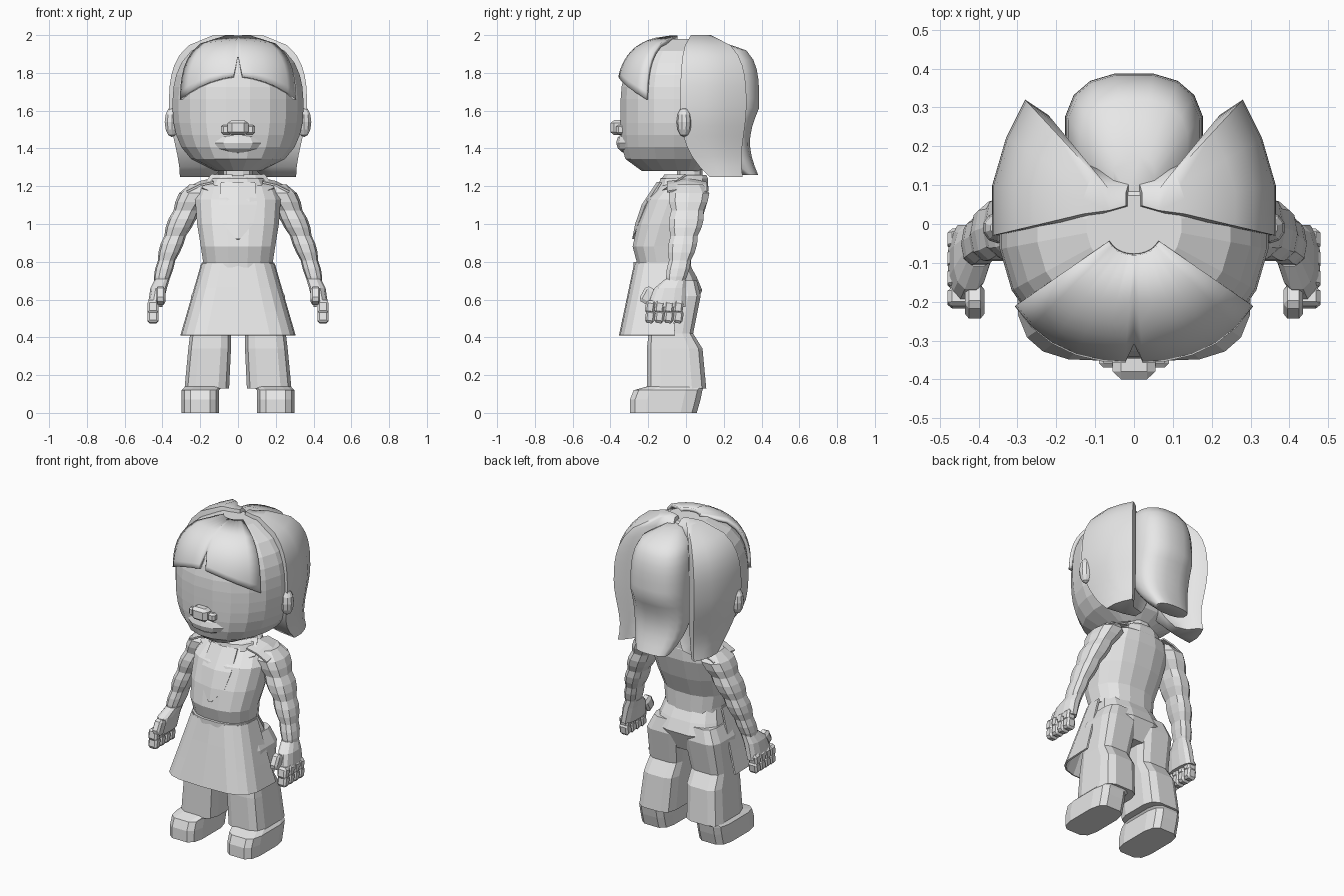
import bpy, bmesh, math
from mathutils import Vector, Matrix

cube = bpy.data.objects.get("Cube")
if cube:
    bpy.data.objects.remove(cube)

grey = bpy.data.materials.new("plain_grey")
grey.use_nodes = True
grey.diffuse_color = (0.8, 0.8, 0.8, 1)
grey.node_tree.nodes["Principled BSDF"].inputs["Base Color"].default_value = grey.diffuse_color


def finish(name, bm, mirror=False, smooth=False, thick=0):
    """Turn a bmesh into a named object, optionally mirrored, smoothed, thickened."""
    bmesh.ops.recalc_face_normals(bm, faces=bm.faces)
    mesh = bpy.data.meshes.new(name)
    bm.to_mesh(mesh)
    bm.free()
    mesh.materials.append(grey)
    if smooth:
        mesh.shade_smooth()
        mesh.set_sharp_from_angle(angle=math.radians(60))
    part = bpy.data.objects.new(name, mesh)
    bpy.context.collection.objects.link(part)
    if mirror:
        part.modifiers.new("mirror", 'MIRROR').use_clip = True
    if thick:
        solid = part.modifiers.new("thickness", 'SOLIDIFY')
        solid.thickness = thick
        solid.offset = 0


def skin(name, rows, closed=True, **options):
    """Bridge rows of points; closed rows become a capped solid, open rows a sheet."""
    bm = bmesh.new()
    verts = [[bm.verts.new(point) for point in row] for row in rows]
    count = len(rows[0])
    for low, high in zip(verts, verts[1:]):
        for i in range(count if closed else count - 1):
            j = (i + 1) % count
            bm.faces.new((low[i], low[j], high[j], high[i]))
    if closed:
        bm.faces.new(verts[0])
        bm.faces.new(verts[-1])
    finish(name, bm, **options)


def outline(angle, half_width, half_depth, power):
    """Point on a rounded-box outline; angle zero faces the front."""
    side, front = math.sin(angle), -math.cos(angle)
    return (half_width * math.copysign(abs(side) ** (2 / power), side),
            half_depth * math.copysign(abs(front) ** (2 / power), front))


def ring(z, half_width, front, back, x=0, sides=12, power=2.5, middle=None):
    """Horizontal ring between a front and a back y, widest at the middle."""
    if middle is None:
        middle = (front + back) / 2
    points = []
    for i in range(sides):
        angle = math.tau * (i + 0.5) / sides
        depth = middle - front if math.cos(angle) > 0 else back - middle
        dx, dy = outline(angle, half_width, depth, power)
        points.append((x + dx, middle + dy, z))
    return points


def dome(t, power):
    return max(0, 1 - abs(t) ** power) ** (1 / power)


def lerp(a, b, t):
    return a + (b - a) * t


def placed(bm, location, size, tilt):
    bm.transform(Matrix.Translation(location) @ Matrix.Rotation(tilt, 4, 'X')
                 @ Matrix.Diagonal((*size, 1)))
    return bm


def ball(name, location, size, mirror=False):
    bm = bmesh.new()
    bmesh.ops.create_uvsphere(bm, u_segments=10, v_segments=6, radius=1)
    finish(name, placed(bm, location, size, 0), mirror=mirror)


def block(name, location, size, tilt=0, mirror=False):
    bm = bmesh.new()
    bmesh.ops.create_cube(bm, size=1)
    bmesh.ops.bevel(bm, geom=bm.edges[:], offset=0.2, segments=1, affect='EDGES')
    finish(name, placed(bm, location, size, tilt), mirror=mirror)


# Head: rounded skull with a fuller jaw at the front
HEAD_Z, HEAD_HEIGHT, HEAD_RADIUS = 1.63, 0.36, 0.35
rows = []
for k in range(12):
    t = lerp(-0.97, 0.97, k / 11)
    across = HEAD_RADIUS * dome(t, 2.5)
    front = HEAD_RADIUS * dome(t, 5 if t < 0 else 2.5)
    rows.append(ring(HEAD_Z + HEAD_HEIGHT * t, across, -front, across * 0.6,
                     sides=20, power=2.2, middle=0))
skin("head", rows)

# Face
ball("muzzle", (0, -0.3, 1.43), (0.13, 0.07, 0.06))
block("nose", (0, -0.35, 1.51), (0.11, 0.1, 0.08))
block("nose_wing", (0.06, -0.34, 1.5), (0.06, 0.06, 0.05), mirror=True)
ball("ear", (HEAD_RADIUS, -0.01, 1.54), (0.04, 0.04, 0.08), mirror=True)

# Fringe: two swept sides with a notch in the middle
rows = []
for k in range(9):
    row = []
    for side in (-1, -0.8, -0.6, -0.4, -0.2, -0.05, 0, 0.05, 0.2, 0.4, 0.6, 0.8, 1):
        hem = 1.78 - 0.12 * abs(side) ** 1.5 if side else 1.89
        t = lerp((hem - HEAD_Z) / HEAD_HEIGHT, 0.995, k / 8)
        x, y = outline(side, HEAD_RADIUS, HEAD_RADIUS + 0.01, power=2.2)
        row.append((x * dome(t, 2.8), y * dome(t, 2.8), HEAD_Z + HEAD_HEIGHT * t))
    rows.append(row)
skin("fringe", rows, closed=False, smooth=True, thick=0.02)

# Hair: a full lobe on each side that tapers to a tip, and a centre lobe behind
lobe = [(0, 0.04), (0.14, 0), (0.365, -0.03), (0.365, 0.1), (0.33, 0.22), (0.28, 0.32),
        (0.22, 0.28), (0.15, 0.19), (0, 0.15)]
side_rows, back_rows = [], []
for k in range(15):
    t = k / 14
    rise, fall = max(0, 1 - 2 * t), max(0, 2 * t - 1)
    scale = max(0.3, dome(rise, 2.8)) * (1 - 0.5 * fall ** 2)
    pivot = Vector((0.03, 0.05)).lerp(Vector((0.25, 0.28)), fall)
    section = [pivot + (Vector(point) - pivot) * scale for point in lobe]
    side_rows.append([(max(0, x), y, lerp(2, 1.25, t)) for x, y in section])
    crown = max(0.3, dome(rise, 3.5))
    back = 0.08 + 0.31 * crown - 0.05 * math.sin(fall * 3)
    back_rows.append(ring(lerp(1.97, 1.26, t), 0.18 * crown * (1 - 0.4 * fall ** 3),
                          0.08 + 0.2 * fall ** 2, back, sides=16))
skin("side_hair", side_rows, mirror=True, smooth=True)
skin("back_hair", back_rows, smooth=True)

# Neck, collar and torso
skin("neck", [ring(z, 0.08, -0.05, 0.09) for z in (1.15, 1.32)])
skin("collar", [ring(1.19, 0.17, -0.15, 0.12), ring(1.24, 0.14, -0.14, 0.12),
                ring(1.26, 0.1, -0.1, 0.11)])
skin("torso", [ring(*level, sides=16) for level in (
    (0.75, 0.18, -0.25, 0.03), (0.88, 0.2, -0.285, 0.03), (1, 0.22, -0.26, 0.08),
    (1.13, 0.23, -0.21, 0.12), (1.2, 0.2, -0.14, 0.12), (1.23, 0.13, -0.1, 0.1))])
skin("waistband", [ring(z, 0.19, -0.28, 0.03, sides=16) for z in (0.77, 0.8)])

rows = []
for z, front, half in ((1.22, -0.15, 0.09), (1.1, -0.23, 0.1), (1, -0.264, 0.08), (0.92, -0.28, 0.01)):
    rows.append([(half * s, front + 0.2 * half * s, z) for s in (0, 0.5, 1)])
skin("pointed_bib", rows, closed=False, mirror=True, thick=0.01)
skin("collar_flap", [[(0.02, -0.15, 1.2), (0.1, -0.16, 1.15), (0.19, -0.1, 1.19)],
                     [(0.03, -0.11, 1.26), (0.09, -0.09, 1.26), (0.14, 0, 1.26)]],
     closed=False, mirror=True, thick=0.01)

# Apron skirt: flares downward and stays open at the back
rows = []
for k in range(4):
    t = k / 3
    row = []
    for i in range(6):
        x, y = outline(i * 0.32, lerp(0.19, 0.3, t), lerp(0.17, 0.25, t), power=lerp(3, 4, t))
        row.append((x, y - 0.1, lerp(0.79, 0.41, t)))
    rows.append(row)
skin("apron_skirt", rows, closed=False, mirror=True, thick=0.01)

# Trousers and shoes
skin("hips", [ring(*level) for level in (
    (0.79, 0.18, -0.2, 0.02), (0.72, 0.2, -0.21, 0.06), (0.65, 0.22, -0.21, 0.09),
    (0.53, 0.16, -0.17, 0.04))])
skin("trouser_leg", [ring(*level, power=4) for level in (
    (0.7, 0.1, -0.19, 0.06, 0.11), (0.62, 0.12, -0.2, 0.08, 0.13), (0.42, 0.11, -0.2, 0.04, 0.145),
    (0.34, 0.115, -0.21, 0.09, 0.15), (0.13, 0.12, -0.21, 0.11, 0.165))], mirror=True)
skin("shoe", [ring(z, 0.1, front, back, x=0.2, power=4)
              for z, front, back in ((0, -0.3, 0.06), (0.07, -0.3, 0.08), (0.12, -0.28, 0.09))]
     + [ring(0.14, 0.1, -0.21, 0.1, x=0.18, power=4)], mirror=True)

# Arms: bent tubes with sleeve folds
shoulder, elbow, wrist = Vector((0.2, 0.02, 1.21)), Vector((0.36, 0, 0.93)), Vector((0.41, -0.06, 0.68))
rows = []
for k in range(13):
    t = k / 12
    centre = shoulder.lerp(elbow, t).lerp(elbow.lerp(wrist, t), t)
    radius = lerp(0.09, 0.04, t) * (0.88 if k % 3 == 0 else 1)
    if k == 0:
        radius *= 0.7
    rows.append(ring(centre.z, radius, centre.y - radius * 1.3, centre.y + radius * 1.3,
                     x=centre.x, sides=10))
skin("arm", rows, mirror=True)

# Shoulder flaps
skin("shoulder_flap", [[(x, y, z - abs(y) * 0.2) for y in (-0.1, 0.01, 0.11)]
                       for x, z in ((0.13, 1.24), (0.2, 1.225), (0.27, 1.19))],
     closed=False, mirror=True, thick=0.01)

# Hands
skin("palm", [ring(0.71, 0.04, -0.11, 0, x=0.4), ring(0.66, 0.045, -0.17, 0, x=0.42),
              ring(0.56, 0.04, -0.21, 0, x=0.44)], mirror=True)
for finger in range(4):
    y = lerp(-0.04, -0.19, finger / 3)
    for joint, z in (("upper", 0.56), ("tip", 0.51)):
        block(f"finger_{joint}_{finger + 1}", (0.45, y, z), (0.06, 0.05, 0.07), tilt=-0.15, mirror=True)
block("thumb", (0.41, -0.2, 0.62), (0.05, 0.07, 0.09), tilt=-0.5, mirror=True)
